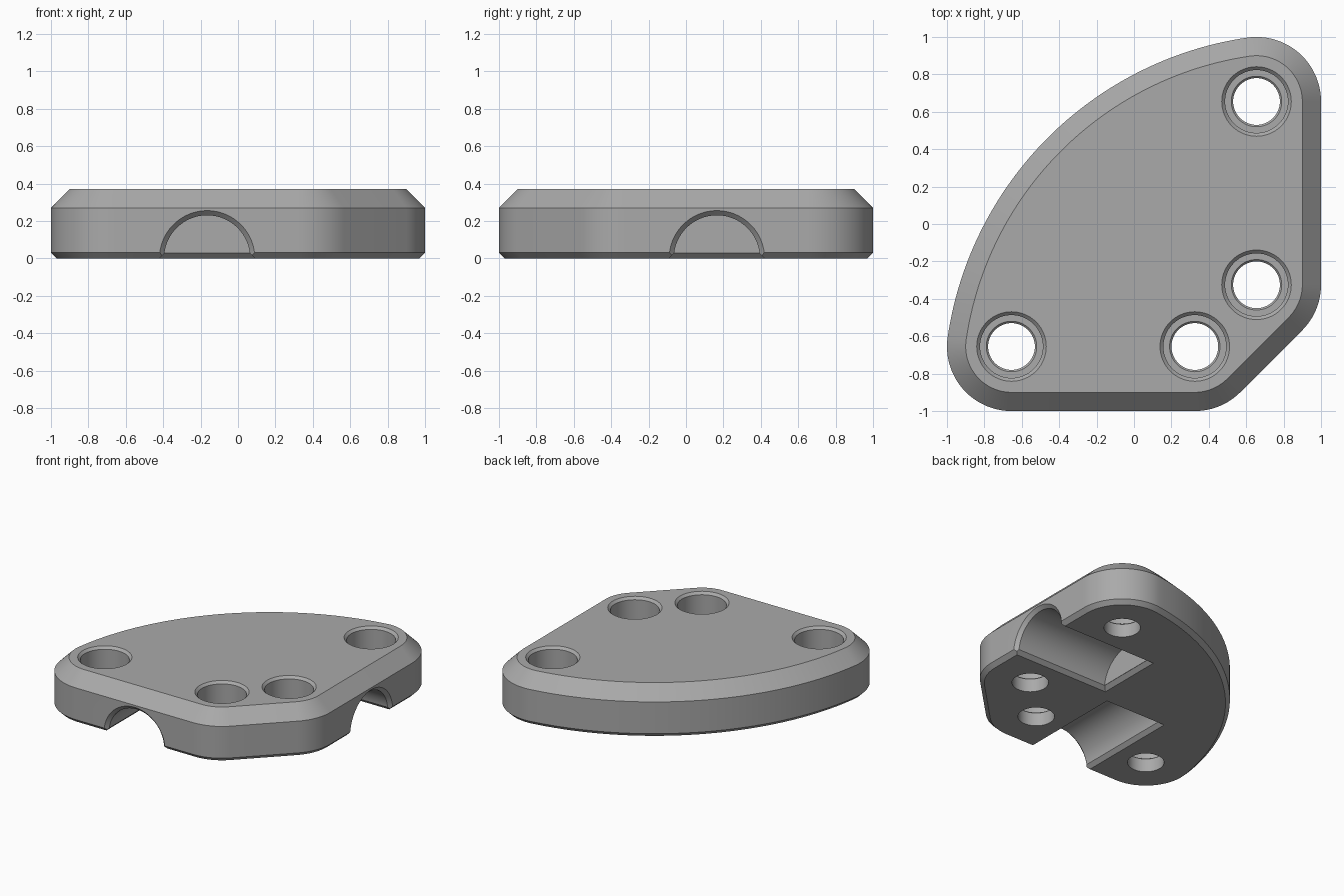
import bpy, bmesh
from math import sin, cos, pi, hypot, atan2
from mathutils import Vector, Matrix

cube = bpy.data.objects.get("Cube")
if cube:
    bpy.data.objects.remove(cube)

grey = bpy.data.materials.new("machined grey")
grey.use_nodes = True
colour = (0.4, 0.4, 0.4, 1)
grey.diffuse_color = colour
grey.node_tree.nodes["Principled BSDF"].inputs["Base Color"].default_value = colour

HEIGHT = 0.37
NEAR, FAR = 0.325, 0.655     # hole centre coordinates
CORNER = 0.345               # corner radius
HOLES = [(FAR, FAR), (FAR, -NEAR), (NEAR, -FAR), (-FAR, -FAR)]


def loft(name, rings):
    """Closed solid through a stack of rings with equal point counts."""
    bm = bmesh.new()
    loops = [[bm.verts.new(p) for p in ring] for ring in rings]
    n = len(loops[0])
    for a, b in zip(loops, loops[1:]):
        for i in range(n):
            j = (i + 1) % n
            bm.faces.new((a[i], a[j], b[j], b[i]))
    bm.faces.new(loops[0][::-1])
    bm.faces.new(loops[-1])
    bmesh.ops.recalc_face_normals(bm, faces=bm.faces)
    mesh = bpy.data.meshes.new(name)
    bm.to_mesh(mesh)
    bm.free()
    mesh.materials.append(grey)
    obj = bpy.data.objects.new(name, mesh)
    bpy.context.collection.objects.link(obj)
    return obj


def arc(cx, cy, r, start, end, steps):
    return [(cx + r * cos(start + (end - start) * i / steps),
             cy + r * sin(start + (end - start) * i / steps))
            for i in range(steps + 1)]


def outline(inset, z):
    """Rounded quadrant outline, counterclockwise, moved inward by inset."""
    c = 0.88
    r = CORNER - inset
    big = hypot(FAR - c, FAR + c) + r
    turn = atan2(FAR + c, FAR - c)       # where the large arc meets a corner
    turn_end = 3 * pi / 2 - turn
    pts = arc(FAR, FAR, r, 0, turn, 24)
    pts += arc(c, -c, big, turn, turn_end, 64)[1:-1]
    pts += arc(-FAR, -FAR, r, turn_end, 3 * pi / 2, 24)
    pts += arc(NEAR, -FAR, r, -pi / 2, -pi / 4, 12)
    pts += arc(FAR, -NEAR, r, -pi / 4, 0, 12)
    return [(x, y, z) for x, y in pts]


def circle(r, z, steps=64):
    return [(x, y, z) for x, y in arc(0, 0, r, 0, 2 * pi, steps)[:-1]]


def rectangle(half, y0, y1, z):
    return [(-half, y0, z), (half, y0, z), (half, y1, z), (-half, y1, z)]


# Plate with a wide upper and a narrow lower chamfer
plate = loft("cover_plate", [outline(0.03, 0), outline(0, 0.03),
                             outline(0, 0.27), outline(0.1, HEIGHT)])
cutters = []

# Counterbored screw holes
for x, y in HOLES:
    bore = loft("screw_hole_cutter", [
        circle(0.125, -0.05), circle(0.125, 0.1), circle(0.135, 0.11),
        circle(0.168, 0.11), circle(0.168, HEIGHT - 0.018),
        circle(0.206, HEIGHT + 0.02)])
    bore.data.transform(Matrix.Translation((x, y, 0)))
    cutters.append(bore)

# Half-round channels underneath, with flared mouths and lower edges
lay = Matrix.Rotation(-pi / 2, 4, "X")
swap = Matrix(((0, -1, 0, 0), (-1, 0, 0, 0), (0, 0, 1, 0), (0, 0, 0, 1)))
for mirrored in (False, True):
    tube = loft("channel_cutter", [circle(0.28, -1.025, 96),
                                   circle(0.23, -0.975, 96),
                                   circle(0.23, -0.21, 96)])
    tube.data.transform(lay)
    flare = loft("channel_edge_cutter", [rectangle(0.285, -1.2, -0.15, -0.03),
                                         rectangle(0.228, -1.2, -0.208, 0.028)])
    for part in (tube, flare):
        part.data.transform(Matrix.Translation((-0.165, 0, 0)))
        if mirrored:
            part.data.transform(swap)
            part.data.flip_normals()
        cutters.append(part)

# Cut everything out and remove the cutters
bpy.ops.object.select_all(action="DESELECT")
bpy.context.view_layer.objects.active = plate
plate.select_set(True)
for cutter in cutters:
    cutter.hide_render = True
    mod = plate.modifiers.new("cut", "BOOLEAN")
    mod.operation = "DIFFERENCE"
    mod.solver = "EXACT"
    mod.object = cutter
    bpy.ops.object.modifier_apply(modifier=mod.name)
    bpy.data.objects.remove(cutter)

bpy.ops.object.shade_smooth_by_angle(angle=pi / 7)
